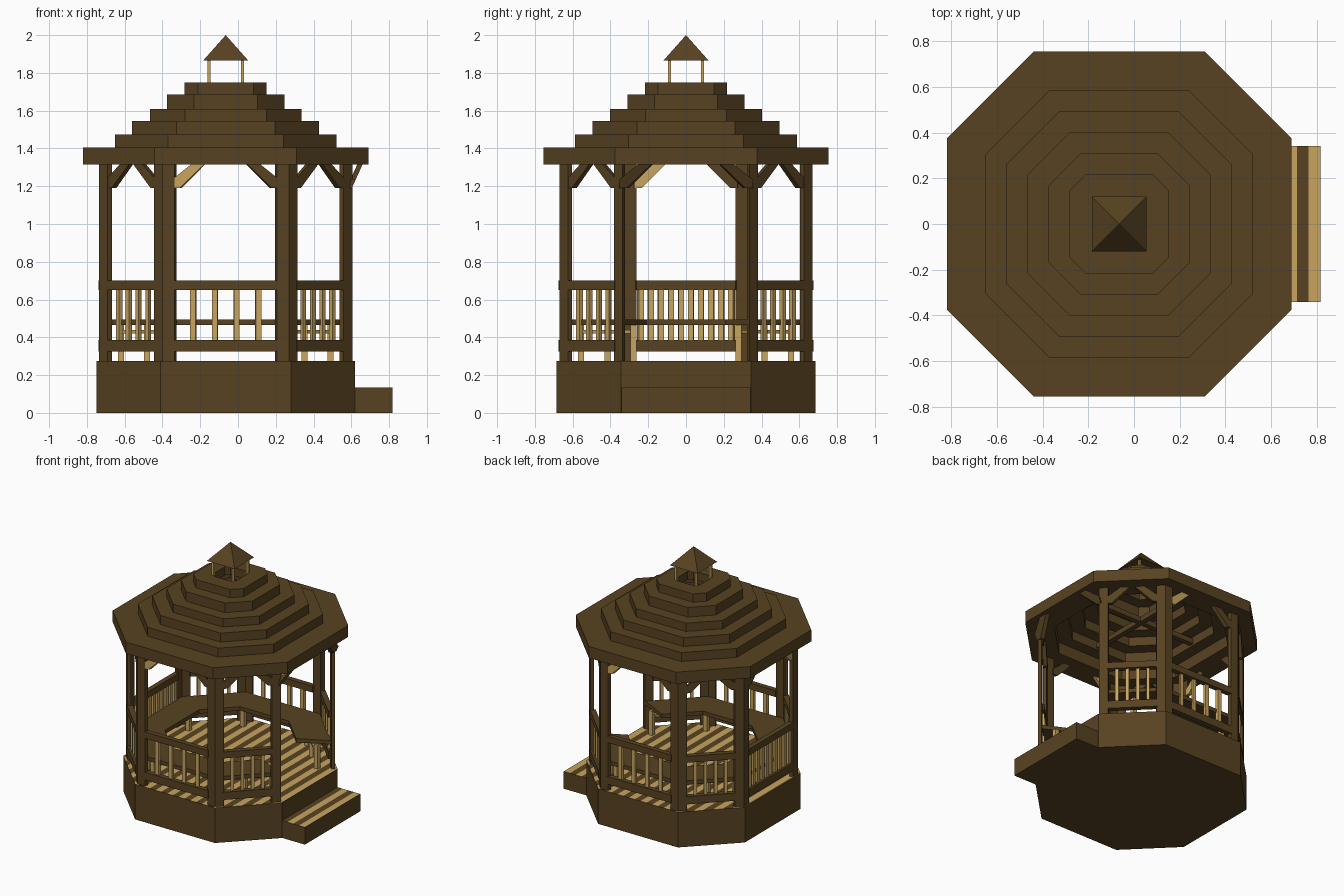
import bpy, bmesh, math
from mathutils import Vector

cube = bpy.data.objects.get("Cube")
if cube:
    bpy.data.objects.remove(cube)

CX = -0.065                       # pavilion centre, offset by the step
CORNERS = [Vector(c) for c in ((1, -.5), (1, .5), (.5, 1), (-.5, 1),
                               (-1, .5), (-1, -.5), (-.5, -1), (.5, -1))]


def material(name, rgb):
    m = bpy.data.materials.new(name)
    m.use_nodes = True
    m.diffuse_color = (*rgb, 1)
    m.node_tree.nodes["Principled BSDF"].inputs["Base Color"].default_value = (*rgb, 1)
    return m


BROWN = material("dark_brown_wood", (.097, .055, .0155))
TAN = material("light_tan_wood", (.58, .375, .118))


def build(name, mats, lofts):
    """One object made of solids, each joining two matching loops of points."""
    bm = bmesh.new()
    for first, second in lofts:
        a = [bm.verts.new(p) for p in first]
        b = [bm.verts.new(p) for p in second]
        bm.faces.new(a)
        bm.faces.new(b)
        for i in range(len(a)):
            j = (i + 1) % len(a)
            bm.faces.new((a[i], a[j], b[j], b[i]))
    bmesh.ops.recalc_face_normals(bm, faces=bm.faces)
    mesh = bpy.data.meshes.new(name)
    bm.to_mesh(mesh)
    bm.free()
    for m in mats:
        mesh.materials.append(m)
    ob = bpy.data.objects.new(name, mesh)
    bpy.context.collection.objects.link(ob)
    return ob


def prism(outline, z0, z1):
    return ([(x, y, z0) for x, y in outline], [(x, y, z1) for x, y in outline])


def box(x0, x1, y0, y1, z0, z1):
    return prism([(x0, y0), (x1, y0), (x1, y1), (x0, y1)], z0, z1)


def octagon(a, h):
    return [(CX + x * a if abs(x) == 1 else CX + math.copysign(h, x),
             y * a if abs(y) == 1 else math.copysign(h, y)) for x, y in CORNERS]


def side_length(k):
    return (CORNERS[(k + 1) % 8] - CORNERS[k]).length * .67


def on_side(k, d, a):
    """Point on side k, at distance d from its left corner, on the ring a."""
    p = CORNERS[k].lerp(CORNERS[(k + 1) % 8], d / side_length(k)) * a
    return (p.x + CX, p.y)


def strip(k, d0, d1, outer, inner, z0, z1):
    return prism([on_side(k, d0, outer), on_side(k, d1, outer),
                  on_side(k, d1, inner), on_side(k, d0, inner)], z0, z1)


def ring(outer, inner, z0, z1):
    return [prism([outer[i], outer[(i + 1) % 8], inner[(i + 1) % 8], inner[i]], z0, z1)
            for i in range(8)]


def plank_floor(ob):
    """Alternate the boards of the walking surface across x."""
    bm = bmesh.new()
    bm.from_mesh(ob.data)
    for i in range(-15, 17):
        bmesh.ops.bisect_plane(bm, geom=bm.verts[:] + bm.edges[:] + bm.faces[:],
                               plane_co=(.015 + i * .05, 0, 0), plane_no=(1, 0, 0))
    for f in bm.faces:
        x = f.calc_center_median().x
        f.material_index = int(f.normal.z > .9 and (x - .015) % .1 > .05)
    bm.to_mesh(ob.data)
    bm.free()


# Platform and entry step
plank_floor(build("platform", [BROWN, TAN], [prism(octagon(.685, .345), 0, .275)]))
plank_floor(build("entry_step", [BROWN, TAN], [box(.62, .818, -.342, .342, 0, .135)]))

# Corner posts of two mitred boards; the entrance side has none
posts = []
for k in range(1, 8):
    n = side_length(k)
    posts.append(strip(k, 0, .064, .67, .647, .275, 1.32))
    posts.append(strip(k, n - .064, n, .67, .647, .275, 1.32))
build("corner_posts", [BROWN], posts)

# Railings on every side but the entrance
rails, balusters = [], []
for k in range(1, 8):
    n = side_length(k)
    for z0, z1 in ((.325, .385), (.65, .7)):
        rails.append(strip(k, .058, n - .058, .674, .635, z0, z1))
    count, gap, half = (4, .075, .012) if k % 2 else (4, .118, .015)
    if k == 4:
        count, gap = 10, .055
    for i in range(count):
        d = n / 2 + (i - (count - 1) / 2) * gap
        balusters.append(strip(k, d - half, d + half, .66, .638, .38, .655))
build("rails", [BROWN], rails)
build("balusters", [TAN], balusters)

# Bench around the inside, open at the entrance
build("bench_seat", [BROWN],
      [strip(k, 0, side_length(k), .645, .42, .465, .495) for k in range(1, 8)])
legs, supports = [], []
spots = [on_side(k, 0, .555) for k in range(8)]
spots += [on_side(k, side_length(k) / 2, .555) for k in (1, 3, 5, 7)]
for x, y in spots:
    legs.append(box(x - .016, x + .016, y - .016, y + .016, .275, .465))
for k in (1, 3, 5, 7):
    supports.append(strip(k, .02, side_length(k) - .02, .56, .53, .42, .44))
build("bench_legs", [TAN], legs)
build("bench_supports", [TAN], supports)

# Diagonal braces between posts and roof; those at the entrance lean outward
profile = [(.05, 1.19), (.09, 1.19), (.22, 1.315), (.15, 1.315), (.05, 1.235)]
dark, light = [], []
for k in range(8):
    shift, lean = (-.07, .45) if k == 0 else (0, 0)
    for right in (False, True):
        loops = []
        for a in (.668, .64):
            loop = []
            for d, z in profile:
                d += shift
                x, y = on_side(k, side_length(k) - d if right else d, a)
                loop.append((x + lean * (z - 1.19), y, z))
            loops.append(loop)
        (light if (k, right) in ((2, False), (4, True), (6, False)) else dark).append(loops)
build("dark_braces", [BROWN], dark)
build("light_braces", [TAN], light)

# Stepped hollow roof: half width, half edge, bottom and top of each tier
tiers = [(.755, .376, 1.315, 1.405), (.587, .305, 1.405, 1.475),
         (.495, .26, 1.475, 1.545), (.402, .215, 1.545, 1.61),
         (.31, .168, 1.61, 1.685), (.217, .147, 1.685, 1.75), (.13, .085, 0, 0)]
for i, (a, h, z0, z1) in enumerate(tiers[:-1]):
    a2, h2 = tiers[i + 1][:2]
    build(f"roof_tier_{i + 1}", [BROWN],
          ring(octagon(a, h), octagon(a2 - .03, h2 - .015), z0, z1))
build("roof_cross_beams", [BROWN], [box(CX - .57, CX + .57, -.02, .02, 1.42, 1.46),
                                    box(CX - .02, CX + .02, -.57, .57, 1.42, 1.46)])

# Cupola
build("cupola_posts", [TAN],
      [box(CX + sx * .088 - .008, CX + sx * .088 + .008,
           sy * .088 - .008, sy * .088 + .008, 1.72, 1.875)
       for sx in (-1, 1) for sy in (-1, 1)])
bpy.ops.mesh.primitive_cone_add(vertices=4, radius1=.12 * math.sqrt(2), radius2=0,
                                depth=.135, location=(CX, 0, 1.9325),
                                rotation=(0, 0, math.pi / 4))
cap = bpy.context.object
cap.name = "cupola_roof"
cap.data.materials.append(BROWN)
